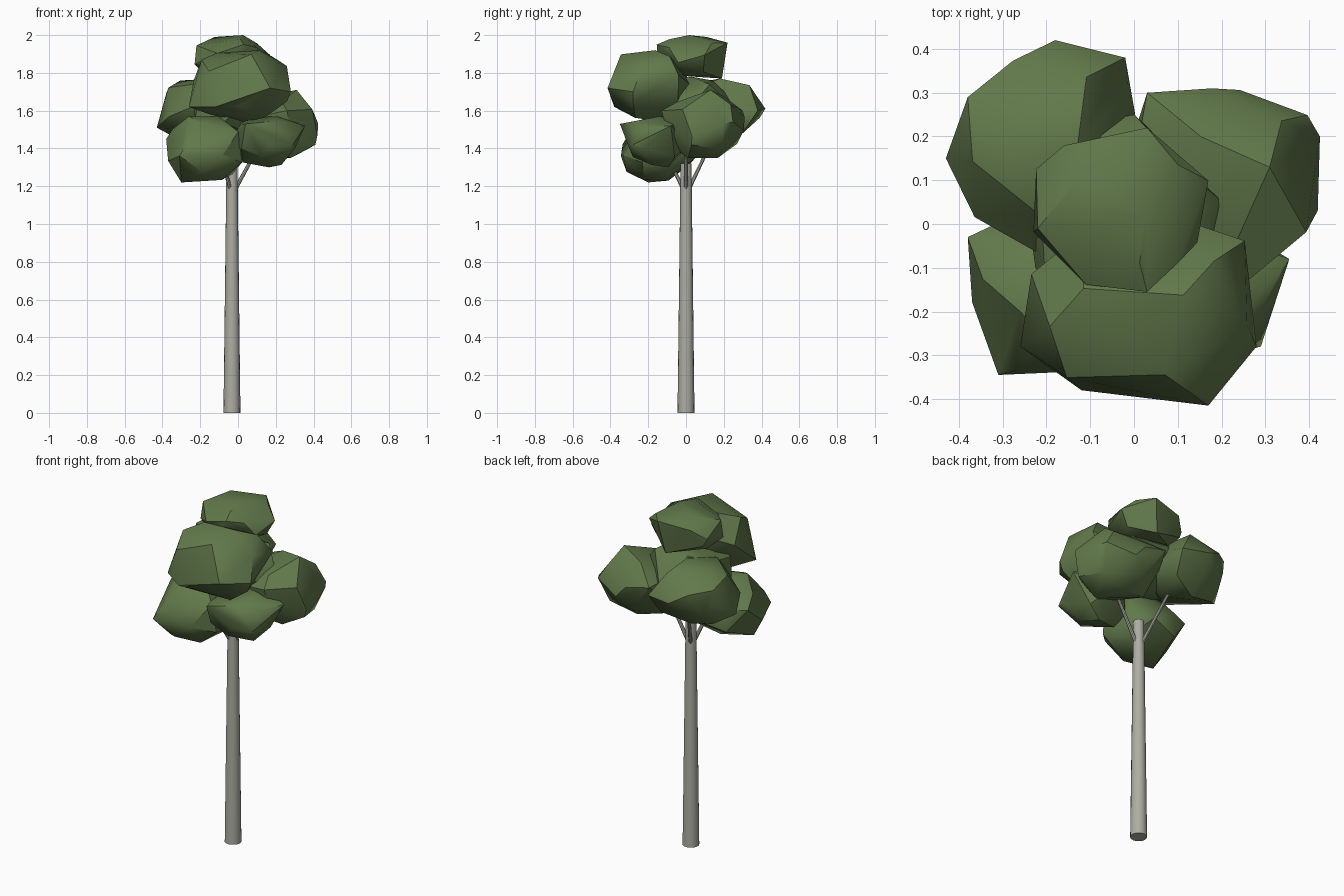
import bpy, bmesh, math, random
from mathutils import Vector

if "Cube" in bpy.data.objects:
    bpy.data.objects.remove(bpy.data.objects["Cube"])


def material(name, rgb):
    m = bpy.data.materials.new(name)
    m.diffuse_color = (*rgb, 1)
    m.use_nodes = True
    m.node_tree.nodes["Principled BSDF"].inputs["Base Color"].default_value = m.diffuse_color
    return m


BARK = material("bark", (0.42, 0.42, 0.37))
LEAF = material("leaves", (0.12, 0.19, 0.07))


def finish(bm, name, mat, angle):
    mesh = bpy.data.meshes.new(name)
    bmesh.ops.recalc_face_normals(bm, faces=bm.faces[:])
    bm.to_mesh(mesh)
    bm.free()
    ob = bpy.data.objects.new(name, mesh)
    bpy.context.collection.objects.link(ob)
    mesh.materials.append(mat)
    bpy.ops.object.select_all(action='DESELECT')
    ob.select_set(True)
    bpy.context.view_layer.objects.active = ob
    bpy.ops.object.shade_smooth_by_angle(angle=math.radians(angle))


def limb(name, a, b, r1, r2, sides):
    """Tapered cylinder between two points."""
    a, b = Vector(a), Vector(b)
    bm = bmesh.new()
    bmesh.ops.create_cone(bm, cap_ends=True, segments=sides, radius1=r1,
                          radius2=r2, depth=(b - a).length)
    rot = (b - a).to_track_quat('Z', 'Y')
    for v in bm.verts:
        v.co = rot @ v.co + (a + b) / 2
    finish(bm, name, BARK, 40)


def clump(name, lo, hi, corners, seed, count=20):
    """Faceted leaf clump filling a box, with a few placed corner points."""
    rng = random.Random(seed)
    pts = []
    for i in range(count):
        z = 1 - 2 * (i + 0.5) / count
        a = i * 2.39996 + rng.uniform(-0.4, 0.4)
        r = math.sqrt(1 - z * z)
        p = Vector((r * math.cos(a), r * math.sin(a), z + rng.uniform(-0.12, 0.12)))
        n = sum(abs(c) ** 2.3 for c in p) ** (1 / 2.3)
        pts.append(p / n * rng.uniform(0.9, 1.0))
    # stretch the cloud to the box exactly
    for k in range(3):
        mn, mx = min(p[k] for p in pts), max(p[k] for p in pts)
        for p in pts:
            p[k] = lo[k] + (p[k] - mn) / (mx - mn) * (hi[k] - lo[k])
    bm = bmesh.new()
    for p in pts + [Vector(c) for c in corners]:
        bm.verts.new(p)
    bmesh.ops.convex_hull(bm, input=bm.verts[:])
    loose = [v for v in bm.verts if not v.link_faces]
    bmesh.ops.delete(bm, geom=loose, context='VERTS')
    bmesh.ops.dissolve_limit(bm, angle_limit=math.radians(9),
                             verts=bm.verts[:], edges=bm.edges[:])
    finish(bm, name, LEAF, 35)


# Trunk and three branches
limb("trunk", (-0.032, 0, 0), (-0.032, 0, 1.32), 0.045, 0.029, 16)
for i in range(3):
    a = i * math.tau / 3
    d = Vector((math.cos(a), math.sin(a), 0))
    base = Vector((-0.032, 0, 1.18))
    limb(f"branch_{i + 1}", base + d * 0.015, base + d * 0.18 + Vector((0, 0, 0.3)),
         0.011, 0.008, 8)

# Leaf clumps: name, box low, box high, corner points
CLUMPS = [
    ("clump_top", (-0.23, -0.15, 1.78), (0.17, 0.21, 2.0),
     [(0.03, 0.22, 1.96), (0.03, -0.155, 1.95), (0.0, 0.19, 1.77)]),
    ("clump_front", (-0.24, -0.395, 1.54), (0.26, 0.03, 1.92),
     [(0.17, -0.415, 1.72), (-0.26, -0.28, 1.62), (-0.12, -0.38, 1.62),
      (0.28, -0.28, 1.7)]),
    ("clump_right", (0.0, -0.1, 1.35), (0.42, 0.31, 1.7),
     [(0.425, 0.2, 1.53), (0.41, 0.03, 1.42), (0.31, 0.13, 1.71),
      (0.03, 0.3, 1.6), (0.26, -0.13, 1.6)]),
    ("clump_back_left", (-0.37, -0.07, 1.43), (0.01, 0.39, 1.77),
     [(-0.43, 0.15, 1.51), (-0.38, 0.29, 1.69), (-0.02, 0.38, 1.6),
      (-0.18, 0.42, 1.61)]),
    ("clump_low_left", (-0.37, -0.335, 1.23), (0.03, 0.05, 1.57),
     [(-0.31, -0.345, 1.36), (-0.3, -0.2, 1.22), (-0.26, -0.2, 1.57),
      (-0.38, -0.03, 1.45)]),
    ("clump_low_right", (-0.03, -0.31, 1.3), (0.31, 0.02, 1.57),
     [(0.355, -0.08, 1.52), (0.29, -0.28, 1.42), (0.04, -0.35, 1.53)]),
    ("clump_middle", (-0.25, -0.2, 1.47), (0.2, 0.25, 1.78), []),
]
for i, (name, lo, hi, corners) in enumerate(CLUMPS):
    clump(name, lo, hi, corners, seed=i + 21)
